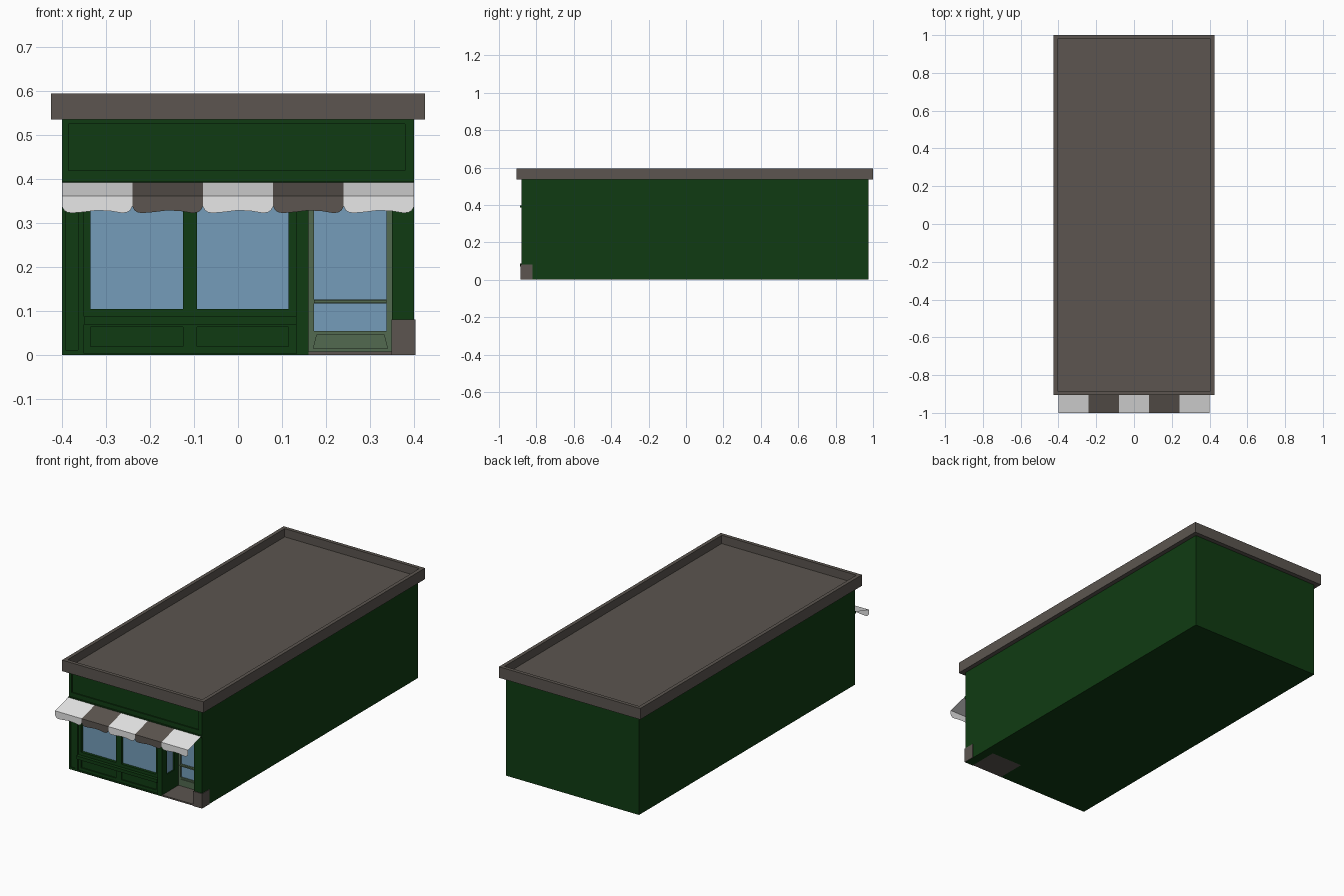
import bpy

if "Cube" in bpy.data.objects:
    bpy.data.objects.remove(bpy.data.objects["Cube"])


def material(name, rgb):
    m = bpy.data.materials.new(name)
    m.diffuse_color = (*rgb, 1)
    m.use_nodes = True
    m.node_tree.nodes["Principled BSDF"].inputs["Base Color"].default_value = m.diffuse_color
    return m


GREEN = material("dark green paint", (0.005, 0.044, 0.006))
STONE = material("brown stone", (0.106, 0.091, 0.079))
GLASS = material("blue glass", (0.176, 0.336, 0.49))
DOOR = material("grey green door", (0.085, 0.142, 0.08))
WHITE = material("white cloth", (0.8, 0.8, 0.8))


def mesh(name, verts, faces, *mats):
    me = bpy.data.meshes.new(name)
    me.from_pydata(verts, [], faces)
    for m in mats:
        me.materials.append(m)
    ob = bpy.data.objects.new(name, me)
    bpy.context.collection.objects.link(ob)
    return ob


def prism(name, pts, y0, y1, mat):
    """Outline in x, z (counter-clockwise from the front), stretched from y0 back to y1."""
    n = len(pts)
    verts = [(x, y0, z) for x, z in pts] + [(x, y1, z) for x, z in pts]
    faces = [tuple(range(n)), tuple(range(2 * n - 1, n - 1, -1))]
    faces += [(i, i + n, (i + 1) % n + n, (i + 1) % n) for i in range(n)]
    return mesh(name, verts, faces, mat)


def box(name, x0, x1, y0, y1, z0, z1, mat):
    return prism(name, [(x0, z0), (x1, z0), (x1, z1), (x0, z1)], y0, y1, mat)


def cut(ob, *bounds):
    tool = box("cutter", *bounds, ob.data.materials[0])
    mod = ob.modifiers.new("cut", 'BOOLEAN')
    mod.operation = 'DIFFERENCE'
    mod.solver = 'EXACT'
    mod.object = tool
    bpy.context.view_layer.objects.active = ob
    bpy.ops.object.modifier_apply(modifier=mod.name)
    bpy.data.objects.remove(tool, do_unlink=True)


FRONT = -0.88
SHOP = FRONT + 0.01      # set-back shop window wall
DOOR_Y = -0.74           # face of the recessed door

# Building body with doorway, sign panel and corner panel
body = box("building_body", -0.4, 0.4, FRONT, 0.975, 0, 0.535, GREEN)
cut(body, 0.16, 0.35, -1, DOOR_Y + 0.02, -0.1, 0.375)
cut(body, -0.385, 0.38, -1, FRONT + 0.006, 0.42, 0.525)
cut(body, -0.392, -0.363, -1, FRONT + 0.005, 0.012, 0.37)
cut(body, -0.35, 0.133, -1, SHOP, 0.004, 0.375)

# Shop windows with panels below
for side, x0, x1 in (("left", -0.335, -0.125), ("right", -0.093, 0.115)):
    cut(body, x0, x1, -1, SHOP + 0.022, 0.105, 0.36)
    box(f"{side}_shop_window", x0, x1, SHOP + 0.015, SHOP + 0.022, 0.105, 0.36, GLASS)
    cut(body, x0, x1, -1, SHOP + 0.006, 0.02, 0.064)

# Small window in the doorway side wall
cut(body, 0.148, 0.2, -0.84, -0.775, 0.105, 0.345)
box("doorway_side_window", 0.148, 0.153, -0.84, -0.775, 0.105, 0.345, GLASS)

# Window sill and cornice
box("window_sill", -0.35, 0.133, FRONT - 0.008, SHOP, 0.07, 0.088, GREEN)
box("cornice", -0.4, 0.4, FRONT - 0.008, FRONT, 0.385, 0.396, GREEN)

# Door with two panes, a rail and a kick panel
door = box("door", 0.16, 0.35, DOOR_Y, DOOR_Y + 0.02, 0.008, 0.375, DOOR)
for part, z0, z1 in (("lower", 0.055, 0.117), ("upper", 0.126, 0.355)):
    cut(door, 0.173, 0.338, -1, DOOR_Y + 0.012, z0, z1)
    box(f"{part}_door_pane", 0.173, 0.338, DOOR_Y + 0.006, DOOR_Y + 0.012, z0, z1, GLASS)
box("door_rail", 0.173, 0.338, DOOR_Y - 0.008, DOOR_Y, 0.118, 0.125, DOOR)
prism("door_kick_panel", [(0.17, 0.015), (0.341, 0.015), (0.333, 0.047), (0.178, 0.047)],
      DOOR_Y - 0.005, DOOR_Y, DOOR)

# Doorway floor and corner block
box("doorway_floor", 0.16, 0.35, FRONT, DOOR_Y + 0.02, 0, 0.008, STONE)
box("corner_block", 0.349, 0.403, FRONT - 0.004, -0.82, 0.0005, 0.081, STONE)

# Flat roof with a raised rim
X, Y0, Y1, RIM = 0.425, -0.905, 1.0, 0.02
rings = [(0, 0.535), (0, 0.595), (RIM, 0.595), (RIM, 0.55)]
verts = []
for d, z in rings:
    verts += [(-X + d, Y0 + d, z), (X - d, Y0 + d, z), (X - d, Y1 - d, z), (-X + d, Y1 - d, z)]
faces = [(3, 2, 1, 0), (12, 13, 14, 15)]
for r in range(3):
    for i in range(4):
        j = (i + 1) % 4
        faces.append((4 * r + i, 4 * r + j, 4 * r + 4 + j, 4 * r + 4 + i))
mesh("roof", verts, faces, STONE)

# Striped cloth awning with a scalloped hanging edge
edge = [(0, 0.338), (0.03, 0.329), (0.08, 0.324), (0.15, 0.323), (0.3, 0.325), (0.5, 0.329),
        (0.7, 0.327), (0.85, 0.323), (0.92, 0.324), (0.97, 0.329), (1, 0.338)]
verts, faces, stripe = [], [], []
for s in range(5):
    x0, b = -0.4 + 0.16 * s, len(verts)
    for t, z in edge:
        x = x0 + 0.16 * t
        verts += [(x, FRONT, 0.395), (x, -1.0, 0.362), (x, -1.0, z)]
    for k in range(len(edge) - 1):
        a = b + 3 * k
        faces += [(a, a + 1, a + 4, a + 3), (a + 1, a + 2, a + 5, a + 4)]
        stripe += [s % 2, s % 2]
awning = mesh("awning", verts, faces, WHITE, STONE)
for poly, m in zip(awning.data.polygons, stripe):
    poly.material_index = m
